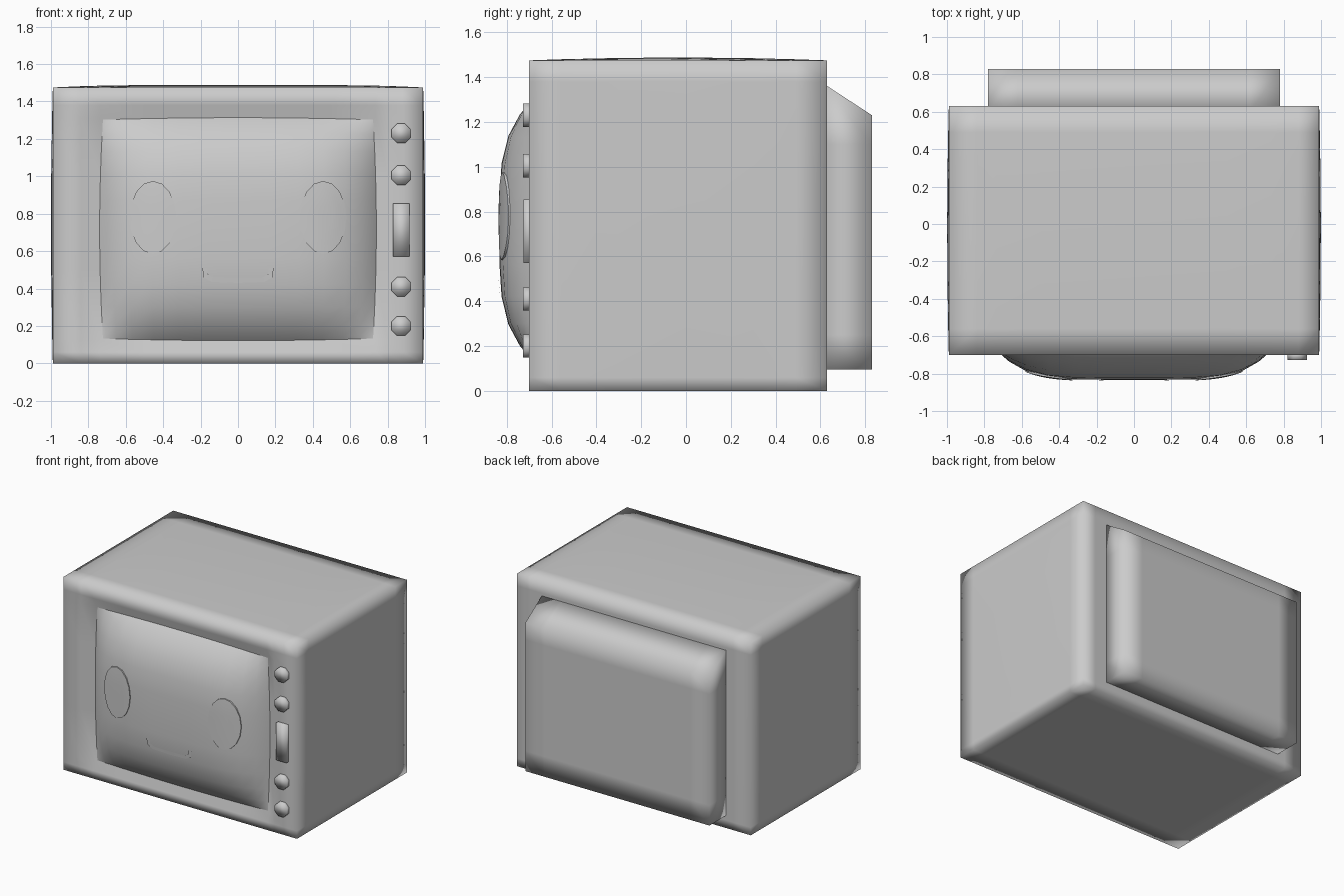
import bpy, bmesh, math
from mathutils import Vector

if "Cube" in bpy.data.objects:
    bpy.data.objects.remove(bpy.data.objects["Cube"])


def finish(bm, name, angle=None):
    bmesh.ops.recalc_face_normals(bm, faces=bm.faces)
    me = bpy.data.meshes.new(name)
    bm.to_mesh(me)
    bm.free()
    ob = bpy.data.objects.new(name, me)
    bpy.context.collection.objects.link(ob)
    for p in me.polygons:
        p.use_smooth = True
    if angle:
        bpy.context.view_layer.objects.active = ob
        ob.select_set(True)
        bpy.ops.object.shade_smooth_by_angle(angle=math.radians(angle))
        ob.select_set(False)
    return ob


def loop_box(lo, hi, cuts):
    """Box from lo to hi with edge loops at cuts[axis]."""
    bm = bmesh.new()
    bmesh.ops.create_cube(bm, size=1)
    lo, hi = Vector(lo), Vector(hi)
    for v in bm.verts:
        v.co = [lo[i] + (v.co[i] + 0.5) * (hi[i] - lo[i]) for i in range(3)]
    for axis, places in enumerate(cuts):
        n = Vector((0, 0, 0))
        n[axis] = 1
        for c in places:
            bmesh.ops.bisect_plane(bm, geom=bm.verts[:] + bm.edges[:] + bm.faces[:],
                                   plane_co=n * c, plane_no=n)
    return bm


ZC = 0.7175


def bulge(u, v):
    return -0.67 - 0.163 * (1 - min(1, abs(u)) ** 5) * (1 - min(1, abs(v)) ** 4)


def on_screen(x, z, lift=0.006):
    return Vector((x, bulge(x / 0.74, (z - ZC) / 0.595) - lift, z))


# Cabinet: smooth-shaded box, slightly swollen, with a shallow screen recess
bm = loop_box((-0.99, -0.70, 0), (0.99, 0.63, 1.475),
              ((-0.84, -0.735, -0.5, 0.5, 0.735, 0.80, 0.88),
               (-0.56, -0.3, 0, 0.3, 0.49), (0.06, 0.125, 0.5, 1.0, 1.31, 1.38)))
for v in bm.verts:
    x, y, z = v.co
    fx, fy, fz = 1 - (x / 0.99) ** 4, 1 - ((y + 0.035) / 0.665) ** 2, 1 - ((z - 0.7375) / 0.7375) ** 2
    if z > 1.47:
        v.co.z += 0.014 * fx * fy
    if abs(x) > 0.98:
        v.co.x += math.copysign(0.01, x) * fy * fz
    if y < -0.69 and abs(x) < 0.74 and 0.12 < z < 1.315:
        v.co.y = -0.665
finish(bm, "cabinet")

# Rear housing with a sloping top
bm = loop_box((-0.78, 0.60, 0.095), (0.78, 0.83, 1.36),
              ((-0.62, 0.62), (), (0.25, 1.10)))
for v in bm.verts:
    if v.co.z > 1.3:
        v.co.z = 1.38 if v.co.y < 0.7 else 1.23
finish(bm, "rear_housing")

# Bulging picture tube
bm = bmesh.new()
bmesh.ops.create_grid(bm, x_segments=14, y_segments=12, size=1)
for w in bm.verts:
    u, v = math.sin(w.co.x * math.pi / 2), math.sin(w.co.y * math.pi / 2)
    w.co = (u * (0.722 + 0.018 * (1 - v * v)), bulge(u, v),
            ZC + v * (0.585 + 0.011 * (1 - u * u)))
ob = finish(bm, "screen")
if ob.data.polygons[0].normal.y > 0:
    ob.data.flip_normals()

# Oval eyes lying on the screen
for side, name in ((-1, "left_eye"), (1, "right_eye")):
    bm = bmesh.new()
    N = 16
    rings = []
    for f, lift in ((0.4, 0.006), (0.75, 0.006), (1, 0.006), (1, -0.012)):
        rings.append([bm.verts.new(on_screen(side * 0.455 + 0.125 * f * math.cos(a),
                                             0.78 + 0.195 * f * math.sin(a), lift))
                      for a in (2 * math.pi * i / N for i in range(N))])
    bm.faces.new(rings[0])
    for a, b in zip(rings, rings[1:]):
        for i in range(N):
            j = (i + 1) % N
            bm.faces.new((a[i], a[j], b[j], b[i]))
    finish(bm, name, 50)

# Mouth: a shallow bracket-shaped strip
bm = bmesh.new()
outer = [(-0.19, 0.51), (-0.185, 0.46), (-0.14, 0.435), (0, 0.43)]
inner = [(-0.165, 0.51), (-0.16, 0.475), (-0.13, 0.46), (0, 0.455)]
rows = [[bm.verts.new(on_screen(x, z)) for x, z in pts + [(-x, z) for x, z in pts[-2::-1]]]
        for pts in (outer, inner)]
for i in range(len(rows[0]) - 1):
    bm.faces.new((rows[0][i], rows[0][i + 1], rows[1][i + 1], rows[1][i]))
ob = finish(bm, "mouth")
if ob.data.polygons[0].normal.y > 0:
    ob.data.flip_normals()

# Octagonal knobs
for i, z in enumerate((1.23, 1.005, 0.41, 0.20)):
    bm = bmesh.new()
    bmesh.ops.create_cone(bm, cap_ends=True, segments=8, radius1=0.056, radius2=0.056, depth=0.045)
    for v in bm.verts:
        x, y, d = v.co
        a = math.atan2(y, x) + math.pi / 8
        v.co = (0.872 + 0.056 * math.cos(a), -0.705 - d, z + 0.056 * math.sin(a))
    finish(bm, f"knob_{i + 1}")

# Slider control
finish(loop_box((0.83, -0.725, 0.57), (0.918, -0.68, 0.855), ((), (), ())), "slider")
